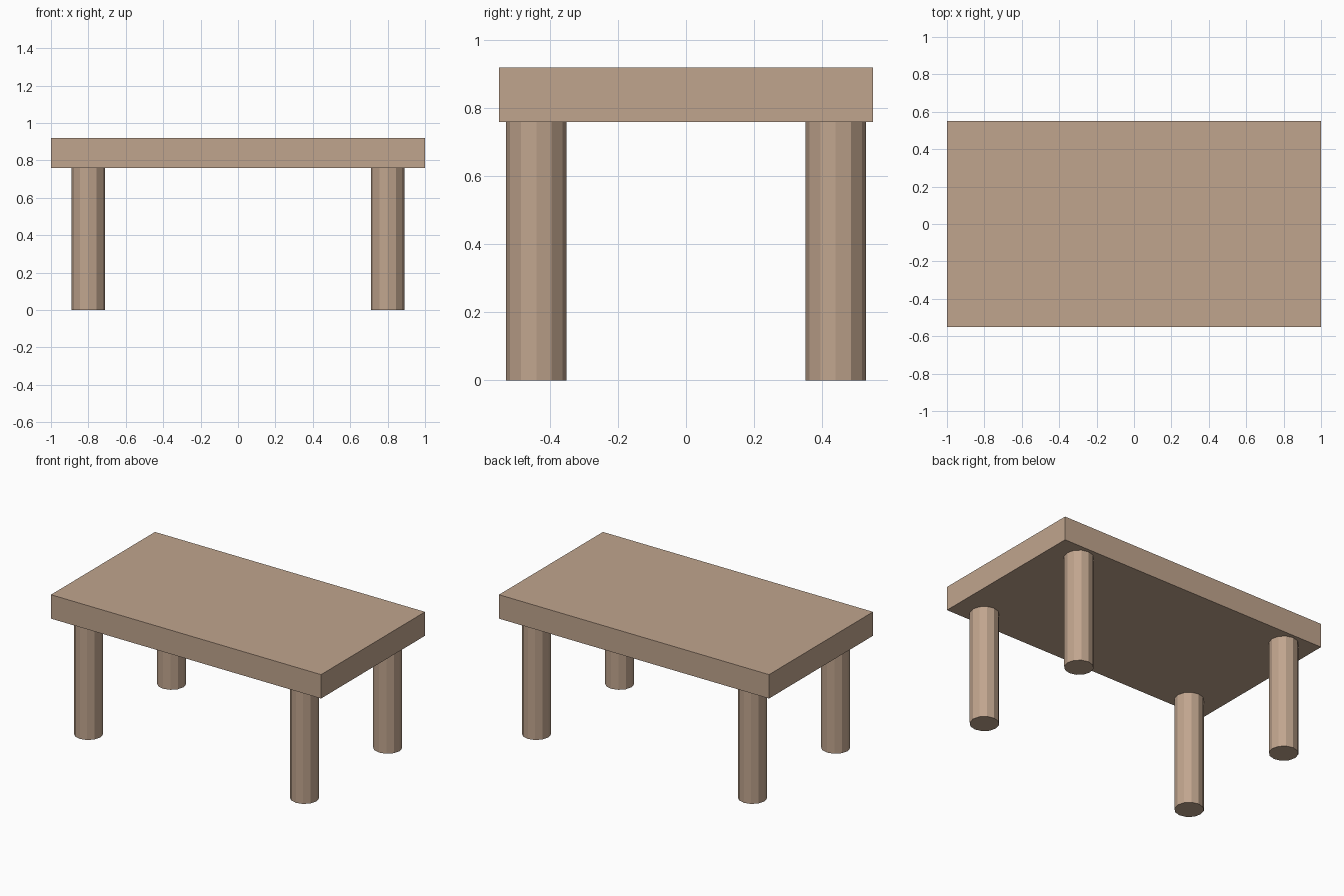
import bpy

if "Cube" in bpy.data.objects:
    bpy.data.objects.remove(bpy.data.objects["Cube"])

# Single wood colour
wood = bpy.data.materials.new("light brown wood")
wood.diffuse_color = (0.53, 0.376, 0.27, 1.0)
wood.use_nodes = True
wood.node_tree.nodes["Principled BSDF"].inputs["Base Color"].default_value = wood.diffuse_color

LEG_HEIGHT = 0.76
TOP_THICKNESS = 0.16


def finish(name):
    obj = bpy.context.object
    obj.name = name
    obj.data.materials.append(wood)
    return obj


# Table top: thick rectangular slab
bpy.ops.mesh.primitive_cube_add(size=1, location=(0, 0, LEG_HEIGHT + TOP_THICKNESS / 2))
top = finish("table_top")
top.scale = (2.0, 1.1, TOP_THICKNESS)
bpy.ops.object.transform_apply(location=False, rotation=False, scale=True)

# Four flat-faced twelve-sided legs
for y_name, y in (("front", -0.44), ("back", 0.44)):
    for x_name, x in (("left", -0.8), ("right", 0.8)):
        bpy.ops.mesh.primitive_cylinder_add(
            vertices=12, radius=0.089, depth=LEG_HEIGHT,
            location=(x, y, LEG_HEIGHT / 2))
        finish(f"{y_name}_{x_name}_leg")
